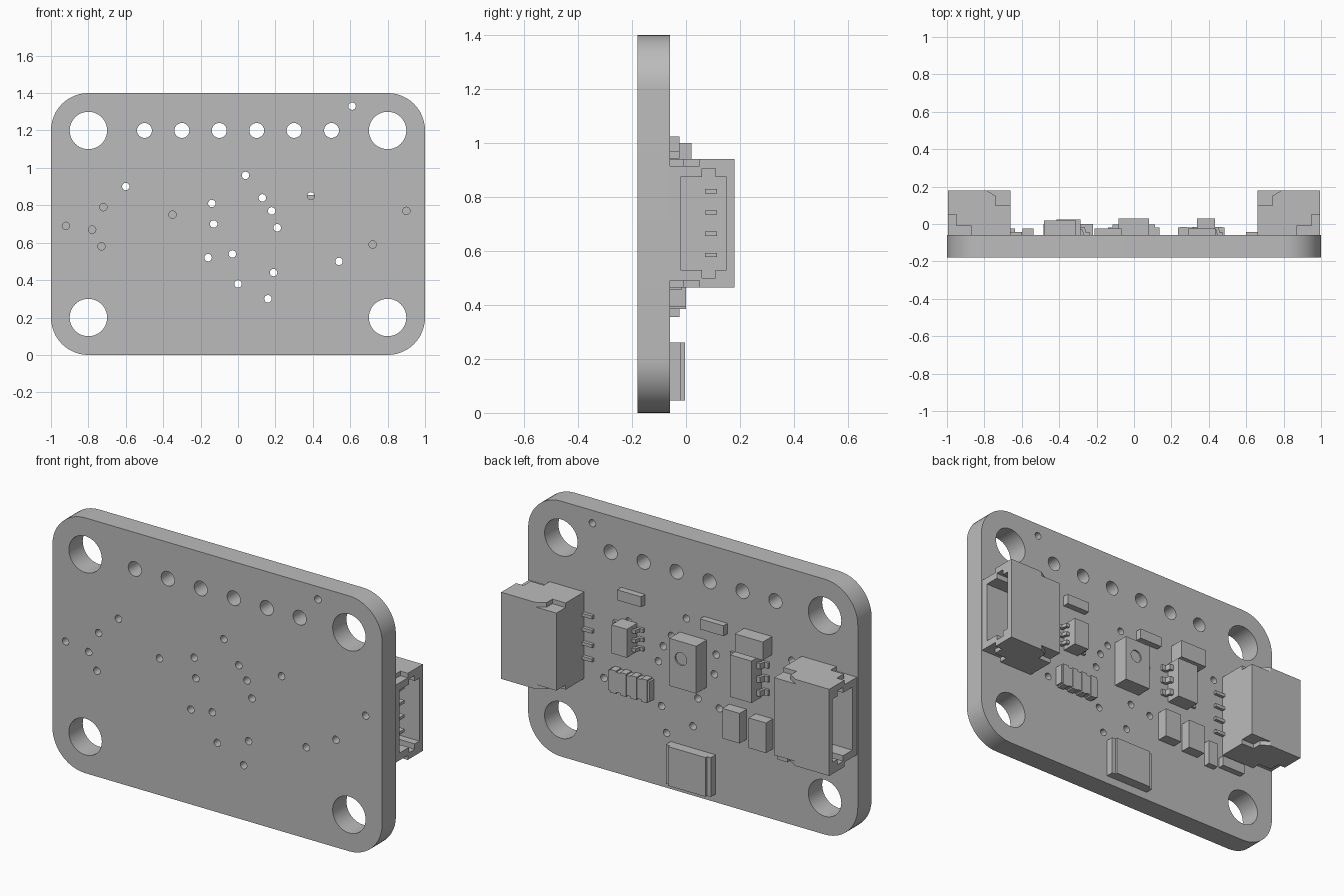
import bpy, bmesh, math

cube = bpy.data.objects.get("Cube")
if cube:
    bpy.data.objects.remove(cube, do_unlink=True)

grey = bpy.data.materials.new("plain_grey")
grey.use_nodes = True
grey.diffuse_color = (0.5, 0.5, 0.5, 1)
grey.node_tree.nodes["Principled BSDF"].inputs["Base Color"].default_value = (0.5, 0.5, 0.5, 1)

FACE = -0.06  # component side of the board
TURN = {"X": (math.pi / 2, 0, math.pi / 2), "Y": (math.pi / 2, 0, 0), "Z": (0, 0, 0)}


def prism(name, loops, axis, low, high):
    """Extrude outlines (first outer, the rest holes) along an axis."""
    curve = bpy.data.curves.new(name, "CURVE")
    curve.dimensions = "2D"
    curve.fill_mode = "BOTH"
    curve.extrude = abs(high - low) / 2
    for loop in loops:
        spline = curve.splines.new("POLY")
        spline.points.add(len(loop) - 1)
        for point, (u, v) in zip(spline.points, loop):
            point.co = (u, v, 0, 1)
        spline.use_cyclic_u = True
    temp = bpy.data.objects.new(name + "_outline", curve)
    bpy.context.collection.objects.link(temp)
    bpy.context.view_layer.update()
    graph = bpy.context.evaluated_depsgraph_get()
    mesh = bpy.data.meshes.new_from_object(temp.evaluated_get(graph))
    bpy.data.objects.remove(temp, do_unlink=True)
    bm = bmesh.new()
    bm.from_mesh(mesh)
    bmesh.ops.remove_doubles(bm, verts=bm.verts, dist=0.0001)
    bmesh.ops.recalc_face_normals(bm, faces=bm.faces)
    bm.to_mesh(mesh)
    bm.free()
    mesh.shade_flat()
    mesh.materials.clear()
    mesh.materials.append(grey)
    obj = bpy.data.objects.new(name, mesh)
    obj.rotation_euler = TURN[axis]
    obj.location["XYZ".index(axis)] = (low + high) / 2
    bpy.context.collection.objects.link(obj)
    return obj


def rect(u0, u1, v0, v1):
    return [(u0, v0), (u1, v0), (u1, v1), (u0, v1)]


def circle(u, v, r, n):
    return [(u + r * math.cos(math.tau * i / n), v + r * math.sin(math.tau * i / n))
            for i in range(n)]


def block(name, x0, x1, z0, z1, height):
    return prism(name, [rect(x0, x1, z0, z1)], "Y", FACE, FACE + height)


def smooth(obj):
    bpy.ops.object.select_all(action="DESELECT")
    obj.select_set(True)
    bpy.context.view_layer.objects.active = obj
    bpy.ops.object.shade_smooth_by_angle(angle=math.radians(35))


# Board with rounded corners, mounting holes, header holes and vias
outline = []
for i, (cx, cz) in enumerate([(0.8, 1.2), (-0.8, 1.2), (-0.8, 0.2), (0.8, 0.2)]):
    for k in range(13):
        a = math.pi / 2 * (i + k / 12)
        outline.append((cx + 0.2 * math.cos(a), cz + 0.2 * math.sin(a)))
holes = [circle(x, z, 0.1, 40) for x in (-0.8, 0.8) for z in (0.2, 1.2)]
holes += [circle(0.2 * i - 0.5, 1.2, 0.04, 24) for i in range(6)]
vias = [(.61, 1.33), (-.6, .9), (.04, .96), (.13, .84), (.39, .85), (.18, .77),
        (.21, .68), (-.14, .81), (-.13, .7), (-.03, .54), (-.16, .52), (.19, .44),
        (0, .38), (.16, .3), (.54, .5), (-.92, .69), (-.78, .67), (-.72, .79),
        (-.73, .58), (-.35, .75), (.72, .59), (.9, .77)]
holes += [circle(x, z, 0.02, 16) for x, z in vias]
smooth(prism("board", [outline] + holes, "Y", -0.18, FACE))

# Side-entry sockets, one at each end
PIN_Z = [0.703 + 0.0787 * (i - 1.5) for i in range(4)]
cavity = [(-.02, .53), (.06, .53), (.06, .5), (.11, .5), (.11, .53), (.15, .53),
          (.15, .875), (.11, .875), (.11, .905), (.06, .905), (.06, .875), (-.02, .875)]
cheek = [(.66, FACE), (.87, FACE), (.87, -.01), (.95, -.01), (.95, .05), (.995, .05),
         (.995, .18), (.79, .18), (.74, .15), (.74, .1), (.66, .1)]
for s, side in ((1, "left"), (-1, "right")):
    wall = rect(FACE, 0.18, 0.49, 0.915)
    prism(side + "_socket_shell", [wall, cavity], "X", s * 0.72, s * 0.995)
    prism(side + "_socket_back", [wall], "X", s * 0.66, s * 0.72)
    for place, z in (("lower", 0.465), ("upper", 0.915)):
        prism(f"{side}_socket_{place}_cheek", [[(s * x, y) for x, y in cheek]],
              "Z", z, z + 0.025)
    for i, z in enumerate(PIN_Z):
        prism(f"{side}_contact_{i}", [rect(.07, .115, z - .008, z + .008)],
              "X", s * 0.71, s * 0.93)
        prism(f"{side}_solder_leg_{i}", [rect(FACE, FACE + .018, z - .009, z + .009)],
              "X", s * 0.6, s * 0.67)


# Chips with three bent leads on each side
def chip(name, cx, cz, half_w, half_h, height, pitch, reach, lead):
    block(name + "_body", cx - half_w, cx + half_w, cz - half_h, cz + half_h, height)
    mid, t = FACE + height * 0.5, 0.014
    bend = half_w + reach * 0.45
    path = [(half_w - .005, mid), (bend, mid), (bend + .006, FACE + t),
            (half_w + reach, FACE + t), (half_w + reach, FACE), (bend - .008, FACE),
            (bend - t, mid - t), (half_w - .005, mid - t)]
    for s in (-1, 1):
        for i in (-1, 0, 1):
            z = cz + i * pitch
            prism(f"{name}_lead_{s}_{i}", [[(cx + s * u, y) for u, y in path]],
                  "Z", z - lead / 2, z + lead / 2)


chip("small_chip", 0.385, 0.777, 0.047, 0.078, 0.09, 0.051, 0.045, 0.02)
chip("large_chip", -0.35, 0.765, 0.065, 0.115, 0.085, 0.075, 0.05, 0.032)

# Sensor with a shallow round dimple in its lid
block("sensor_base", -0.083, 0.08, 0.615, 0.875, 0.082)
port = prism("sensor_lid", [rect(-0.083, 0.08, 0.615, 0.875), circle(0.01, 0.78, 0.035, 24)],
             "Y", FACE + 0.082, FACE + 0.09)
smooth(port)

# Small passive parts
block("upper_left_resistor", 0.29, 0.435, 0.968, 1.025, 0.035)
block("upper_middle_resistor", -0.21, -0.067, 0.943, 1.0, 0.035)
block("lower_right_resistor", -0.597, -0.537, 0.355, 0.495, 0.035)
block("end_resistor", -0.78, -0.635, 0.38, 0.437, 0.035)
block("upper_capacitor", -0.48, -0.31, 0.9, 1.0, 0.08)
block("inner_capacitor", -0.325, -0.22, 0.395, 0.56, 0.06)
block("outer_capacitor", -0.485, -0.38, 0.385, 0.55, 0.06)

# Resistor array: a core with four terminals along each long edge
block("array_core", 0.235, 0.485, 0.465, 0.575, 0.042)
for i in range(4):
    x = 0.265 + i * 0.063
    block(f"array_terminal_{i}", x - 0.018, x + 0.018, 0.457, 0.583, 0.045)

# Indicator lamp at the bottom edge
block("lamp_base", -0.138, 0.135, 0.045, 0.26, 0.042)
block("lamp_body", -0.115, 0.112, 0.045, 0.26, 0.056)
